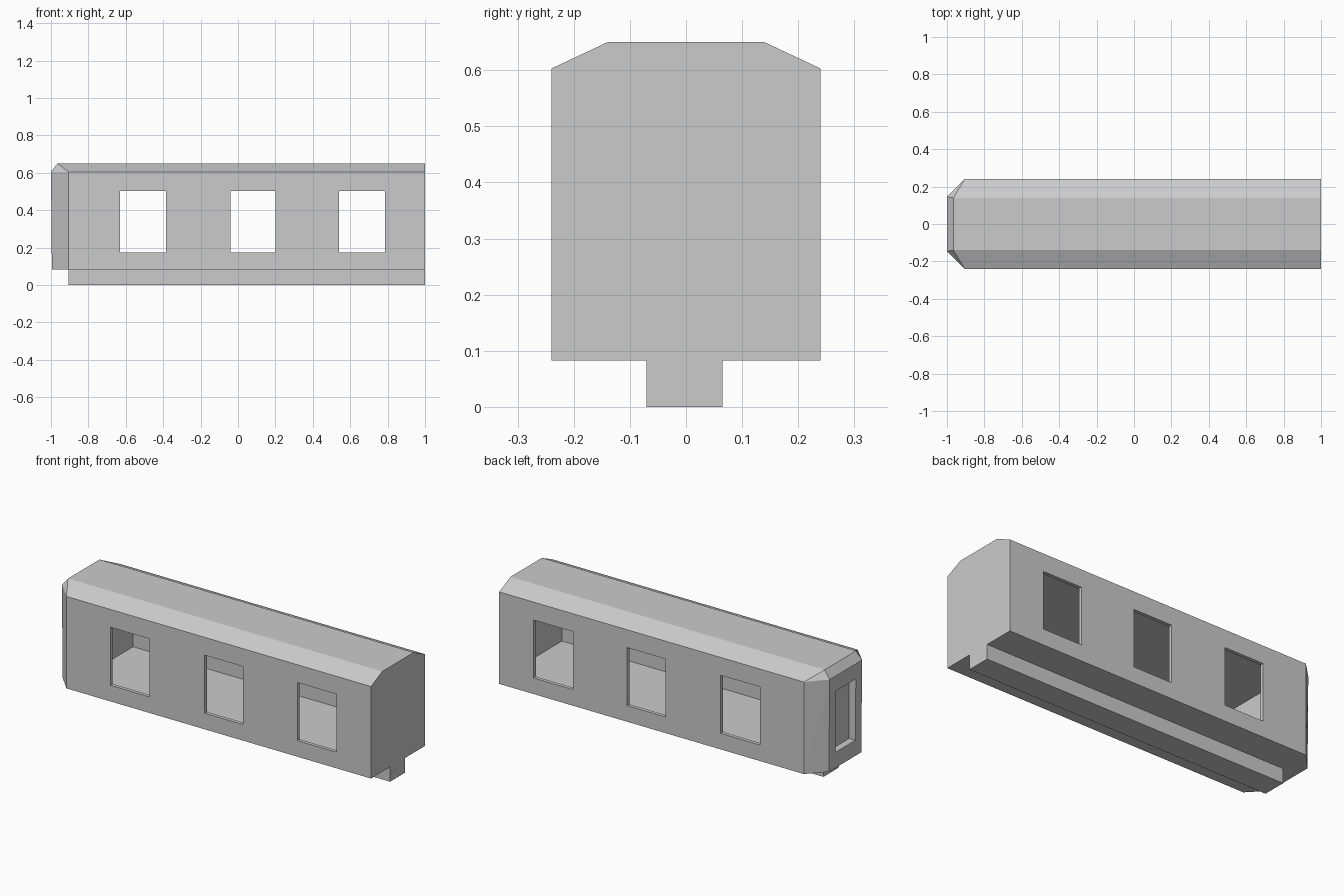
import bpy, bmesh

if "Cube" in bpy.data.objects:
    bpy.data.objects.remove(bpy.data.objects["Cube"])


def finish(name, bm):
    bmesh.ops.recalc_face_normals(bm, faces=bm.faces[:])
    mesh = bpy.data.meshes.new(name)
    bm.to_mesh(mesh)
    bm.free()
    obj = bpy.data.objects.new(name, mesh)
    bpy.context.collection.objects.link(obj)
    return obj


def box(name, x, y, z):
    bm = bmesh.new()
    bmesh.ops.create_cube(bm, size=1)
    for v in bm.verts:
        for i, (lo, hi) in enumerate((x, y, z)):
            v.co[i] = hi if v.co[i] > 0 else lo
    return finish(name, bm)


def cut(target, cutter):
    cutter.hide_render = True
    mod = target.modifiers.new(cutter.name, 'BOOLEAN')
    mod.operation = 'DIFFERENCE'
    mod.solver = 'EXACT'
    mod.object = cutter
    bpy.context.view_layer.objects.active = target
    bpy.ops.object.modifier_apply(modifier=mod.name)
    bpy.data.objects.remove(cutter)


# Car body: convex shell with chamfered roof and tapered nose, mirrored in y
half = [
    (1, .24, .083), (1, .24, .603), (1, .14, .65),
    (-.905, .24, .083), (-.905, .24, .603), (-.965, .14, .65),
    (-.995, .145, .083), (-1, .145, .606),
]
bm = bmesh.new()
for x, y, z in half:
    for s in (1, -1):
        bm.verts.new((x, s * y, z))
bmesh.ops.convex_hull(bm, input=bm.verts[:])
bmesh.ops.dissolve_limit(bm, angle_limit=.01, verts=bm.verts[:], edges=bm.edges[:])
body = finish("car_body", bm)

# Hollow cabin
cut(body, box("cabin_cutter", (-.81, .93), (-.22, .22), (.168, .506)))

# Three windows through both side walls
for x0, x1 in ((-.63, -.385), (-.04, .2), (.54, .785)):
    cut(body, box("window_cutter", (x0, x1), (-.4, .4), (.174, .502)))

# Recessed nose window
cut(body, box("nose_window_cutter", (-1.1, -.957), (-.09, .085), (.172, .52)))

# Guide beam under the car
box("guide_beam", (-.905, 1), (-.07, .065), (0, .083))
